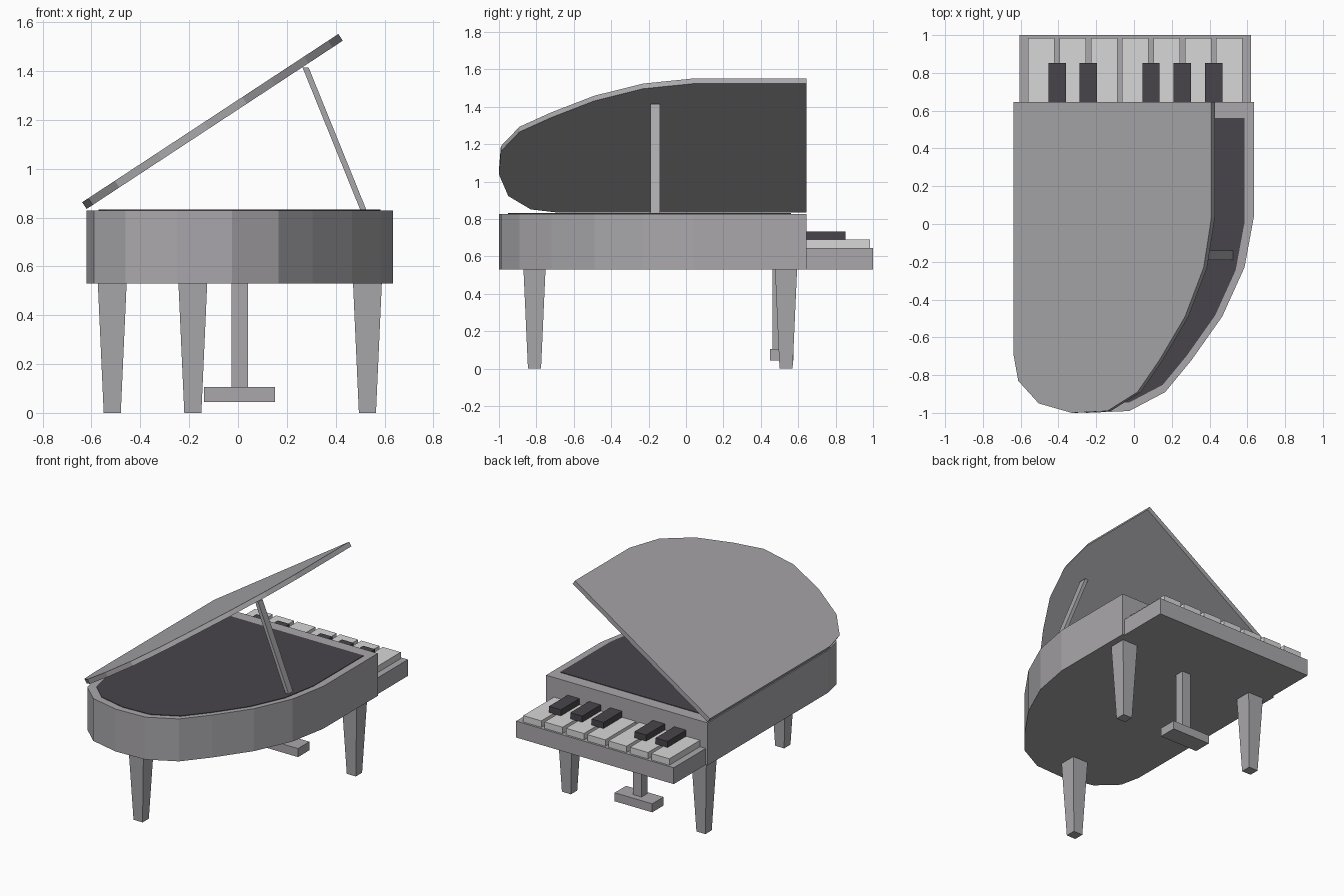
import bpy, bmesh
from math import radians
from mathutils import Matrix, Vector

cube = bpy.data.objects.get("Cube")
if cube:
    bpy.data.objects.remove(cube, do_unlink=True)


def material(name, rgb):
    m = bpy.data.materials.new(name)
    m.use_nodes = True
    m.diffuse_color = (*rgb, 1)
    m.node_tree.nodes["Principled BSDF"].inputs["Base Color"].default_value = (*rgb, 1)
    return m


GREY = material("grey_wood", (0.40, 0.39, 0.41))
DARK = material("dark_charcoal", (0.065, 0.06, 0.07))
WHITE = material("key_white", (0.68, 0.68, 0.68))


def add_object(name, bm, mat):
    bmesh.ops.recalc_face_normals(bm, faces=bm.faces)
    mesh = bpy.data.meshes.new(name)
    bm.to_mesh(mesh)
    bm.free()
    mesh.materials.append(mat)
    obj = bpy.data.objects.new(name, mesh)
    bpy.context.collection.objects.link(obj)
    return obj


def loft(name, lower, upper, mat):
    """Solid between two matching rings of points."""
    bm = bmesh.new()
    a = [bm.verts.new(p) for p in lower]
    b = [bm.verts.new(p) for p in upper]
    bm.faces.new(a)
    bm.faces.new(b)
    for i in range(len(a)):
        j = (i + 1) % len(a)
        bm.faces.new((a[i], a[j], b[j], b[i]))
    return add_object(name, bm, mat)


def slab(name, ring, z0, z1, mat):
    return loft(name, [(x, y, z0) for x, y in ring], [(x, y, z1) for x, y in ring], mat)


def rect(x0, x1, y0, y1):
    return [(x0, y0), (x1, y0), (x1, y1), (x0, y1)]


def square(x, y, z, half):
    return [(px, py, z) for px, py in rect(x - half, x + half, y - half, y + half)]


# Curved case outline, shared by the body, soundboard and lid
outline = [(0.635, 0.645), (0.635, 0.04), (0.585, -0.23), (0.467, -0.49),
           (0.305, -0.72), (0.165, -0.89), (-0.025, -0.99), (-0.25, -1.0),
           (-0.46, -0.95), (-0.59, -0.83), (-0.62, -0.69), (-0.62, 0.645)]
slab("body", outline, 0.53, 0.828, GREY)
inner = [(x * 0.92, y * 0.92 - 0.033) for x, y in outline]
slab("soundboard", inner, 0.825, 0.832, DARK)

# Raised lid, hinged along the straight side
lid = slab("lid", outline, 0, 0.033, GREY)
hinge = Vector((-0.62, 0, 0.835))
lid.data.transform(Matrix.Translation(hinge)
                   @ Matrix.Rotation(radians(-33.3), 4, 'Y')
                   @ Matrix.Translation((0.62, 0, 0)))

# Lid prop
loft("lid_prop",
     [(x, y, 0.828) for x, y in rect(0.502, 0.527, -0.19, -0.14)],
     [(x, y, 1.415) for x, y in rect(0.264, 0.289, -0.19, -0.14)], GREY)

# Keyboard
slab("key_bed", rect(-0.605, 0.62, 0.64, 1.0), 0.53, 0.645, GREY)
pitch, width, start = 0.1658, 0.14, -0.56
for i in range(7):
    x = start + i * pitch
    slab(f"white_key_{i + 1}", rect(x, x + width, 0.64, 0.985), 0.643, 0.69, WHITE)
for i in (0, 1, 3, 4, 5):
    x = start + (i + 1) * pitch - (pitch - width) / 2
    slab(f"black_key_{i + 1}", rect(x - 0.046, x + 0.046, 0.64, 0.852), 0.688, 0.733, DARK)

# Tapered legs
for name, x, y in (("front_leg", -0.185, -0.81),
                   ("back_right_leg", -0.515, 0.535),
                   ("back_left_leg", 0.53, 0.535)):
    loft(name, square(x, y, 0, 0.035), square(x, y, 0.532, 0.059), GREY)

# Pedal post and foot
slab("pedal_post", rect(-0.026, 0.041, 0.463, 0.53), 0.1, 0.532, GREY)
slab("pedal_foot", rect(-0.14, 0.152, 0.449, 0.575), 0.045, 0.105, GREY)
